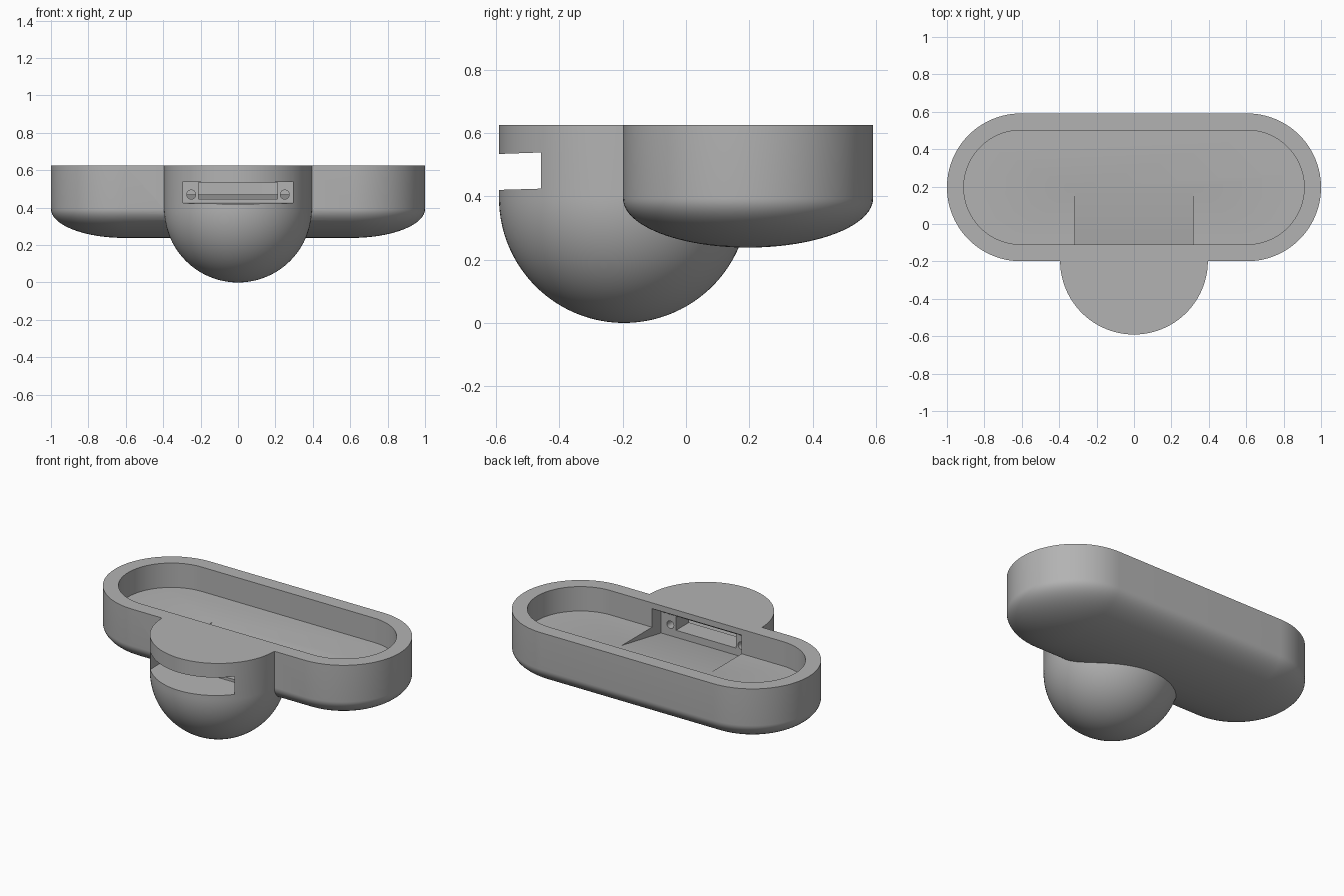
import bpy, bmesh, math
from math import pi, sin, cos

cube = bpy.data.objects.get("Cube")
if cube:
    bpy.data.objects.remove(cube, do_unlink=True)

grey = bpy.data.materials.new("matte grey")
grey.use_nodes = True
tone = (0.45, 0.45, 0.45, 1)
grey.diffuse_color = tone
grey.node_tree.nodes["Principled BSDF"].inputs["Base Color"].default_value = tone

TOP = 0.626
ARC = 48


def finish(name, bm):
    bmesh.ops.remove_doubles(bm, verts=bm.verts, dist=1e-5)
    bmesh.ops.recalc_face_normals(bm, faces=bm.faces)
    mesh = bpy.data.meshes.new(name)
    bm.to_mesh(mesh)
    bm.free()
    mesh.materials.append(grey)
    ob = bpy.data.objects.new(name, mesh)
    bpy.context.collection.objects.link(ob)
    return ob


def stadium(r, half, cy, z):
    """Pill outline: two half circles joined by straight sides."""
    pts = []
    for side in (1, -1):
        for i in range(ARC + 1):
            a = -pi / 2 + pi * i / ARC
            pts.append((side * (half + r * cos(a)), cy + side * r * sin(a), z))
    return pts


def loft(name, rings):
    bm = bmesh.new()
    loops = [[bm.verts.new(p) for p in ring] for ring in rings]
    n = len(loops[0])
    for low, high in zip(loops, loops[1:]):
        for i in range(n):
            j = (i + 1) % n
            bm.faces.new((low[i], low[j], high[j], high[i]))
    bm.faces.new(loops[-1])
    bm.faces.new(loops[0][::-1])
    return finish(name, bm)


def round_bottom_shell(name, r, half, cy, spring, drop, steps=24):
    """Upright wall that curves under as a half ellipse."""
    rings = []
    for i in range(steps + 1):
        a = pi / 2 * (1 - i / steps)
        rings.append(stadium(max(r * cos(a), 0.002), half, cy, spring - drop * sin(a)))
    rings.append(stadium(r, half, cy, TOP))
    return loft(name, rings)


def extrude_x(name, profile, half):
    """Side profile (y, z) extruded across the width."""
    return loft(name, [[(x, y, z) for y, z in profile] for x in (-half, half)])


def boolean(target, tool, operation):
    tool.hide_render = True
    mod = target.modifiers.new(tool.name, 'BOOLEAN')
    mod.operation = operation
    mod.solver = 'EXACT'
    mod.object = tool
    bpy.ops.object.select_all(action='DESELECT')
    bpy.context.view_layer.objects.active = target
    target.select_set(True)
    bpy.ops.object.modifier_apply(modifier=mod.name)
    bpy.data.objects.remove(tool, do_unlink=True)


# Long tray and the round-bottomed housing in front of it
body = round_bottom_shell("tray_body", 0.395, 0.605, 0.196, 0.393, 0.155)
ball = round_bottom_shell("front_housing", 0.395, 0, -0.196, 0.395, 0.395, 40)
boolean(body, ball, 'UNION')

# Tray cavity
boolean(body, loft("cavity_cutter", [stadium(0.305, 0.605, 0.196, z) for z in (0.471, 0.8)]),
        'DIFFERENCE')

# Ramped pocket running forward under the rim
boolean(body, extrude_x("pocket_cutter", [(0.2, 0.472), (-0.2, 0.40), (-0.2, 0.535),
                                          (-0.108, 0.59), (0.2, 0.6)], 0.315), 'DIFFERENCE')

# Front slot
boolean(body, extrude_x("slot_cutter", [(-0.7, 0.417), (-0.33, 0.428), (-0.33, 0.543),
                                        (-0.7, 0.53)], 0.295), 'DIFFERENCE')

# Window between slot and pocket
boolean(body, extrude_x("window_cutter", [(-0.36, 0.445), (-0.17, 0.445), (-0.17, 0.534),
                                          (-0.36, 0.534)], 0.21), 'DIFFERENCE')

# Screw holes beside the window
for side in (-1, 1):
    rings = [[(side * 0.25 + 0.024 * cos(2 * pi * i / 32), y, 0.47 + 0.024 * sin(2 * pi * i / 32))
              for i in range(32)] for y in (-0.36, -0.17)]
    boolean(body, loft("screw_hole_cutter", rings), 'DIFFERENCE')

bpy.ops.object.shade_smooth_by_angle(angle=math.radians(30))
